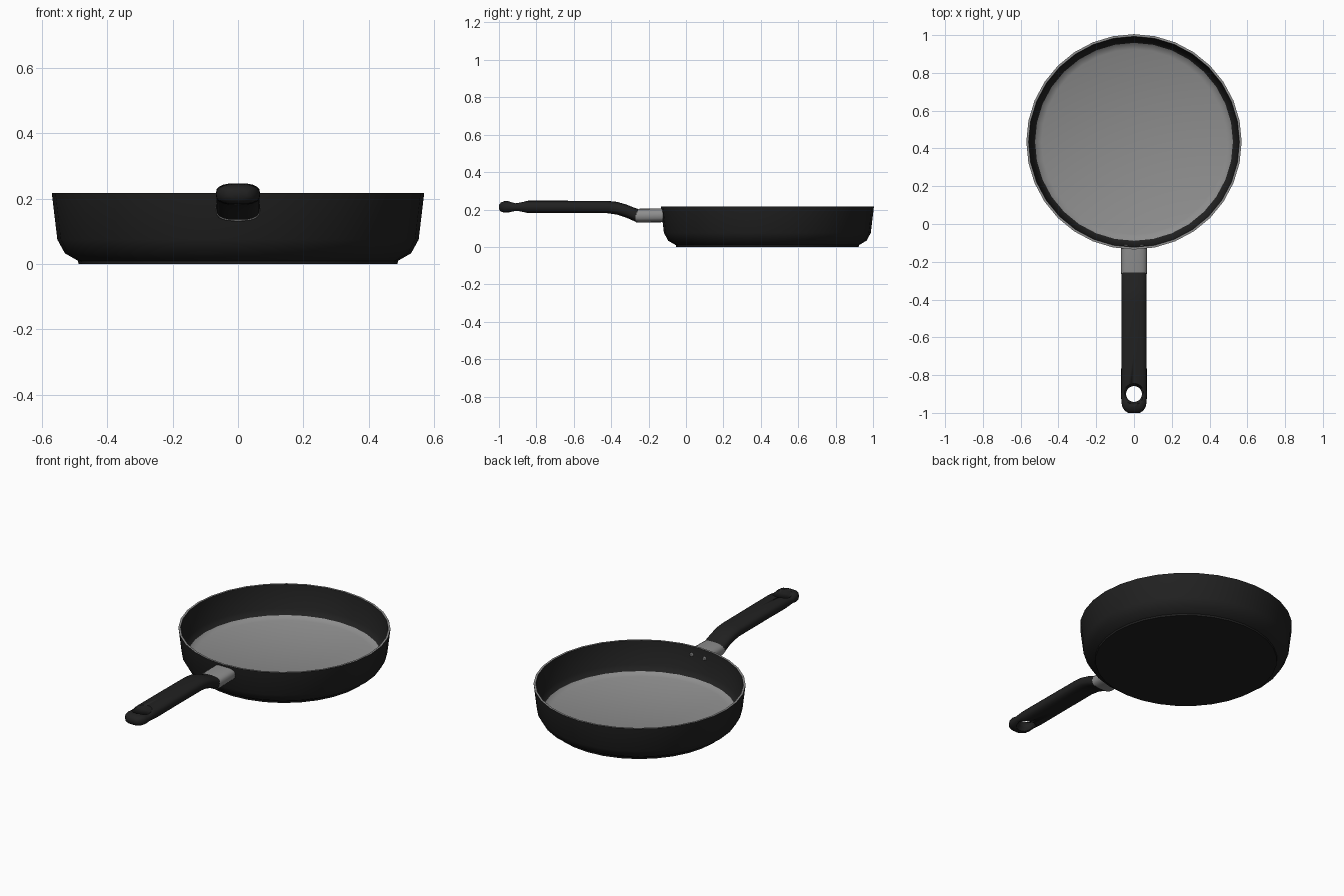
import bpy, bmesh, math
from mathutils import Vector

cube = bpy.data.objects.get("Cube")
if cube:
    bpy.data.objects.remove(cube, do_unlink=True)


def material(name, value):
    m = bpy.data.materials.new(name)
    m.use_nodes = True
    colour = (value, value, value, 1)
    m.diffuse_color = colour
    bsdf = m.node_tree.nodes["Principled BSDF"]
    bsdf.inputs["Base Color"].default_value = colour
    bsdf.inputs["Roughness"].default_value = 0.6
    return m


BLACK = material("black coating", 0.015)
STEEL = material("steel grey", 0.27)
PAN_Y = 0.435


def finish(bm, name, mats, loc=(0, 0, 0), angle=40):
    bmesh.ops.remove_doubles(bm, verts=bm.verts, dist=1e-5)
    bmesh.ops.recalc_face_normals(bm, faces=bm.faces)
    me = bpy.data.meshes.new(name)
    bm.to_mesh(me)
    bm.free()
    ob = bpy.data.objects.new(name, me)
    ob.location = loc
    bpy.context.collection.objects.link(ob)
    for m in mats:
        me.materials.append(m)
    smooth(ob, angle)
    return ob


def smooth(ob, angle=40):
    bpy.ops.object.select_all(action='DESELECT')
    ob.select_set(True)
    bpy.context.view_layer.objects.active = ob
    bpy.ops.object.shade_smooth_by_angle(angle=math.radians(angle))


def bridge_rings(bm, rings):
    for a, b in zip(rings, rings[1:]):
        n = len(a)
        for i in range(n):
            j = (i + 1) % n
            bm.faces.new((a[i], a[j], b[j], b[i]))
    bm.faces.new(rings[0])
    bm.faces.new(rings[-1])


def lathe(profile, segments):
    """Closed solid turned around z; both ends are capped."""
    bm = bmesh.new()
    rings = []
    for r, z in profile:
        angles = [2 * math.pi * i / segments for i in range(segments)]
        rings.append([bm.verts.new((r * math.cos(a), r * math.sin(a), z)) for a in angles])
    bridge_rings(bm, rings)
    return bm


def loft(stations, segments=20, power=2.8):
    """Rounded-box sections along y: (y, centre z, half width, half height)."""
    bm = bmesh.new()
    rings = []
    for y, zc, w, h in stations:
        ring = []
        for i in range(segments):
            a = 2 * math.pi * i / segments
            c, s = math.cos(a), math.sin(a)
            x = math.copysign(abs(c) ** (2 / power), c) * w
            z = math.copysign(abs(s) ** (2 / power), s) * h
            ring.append(bm.verts.new((x, y, zc + z)))
        rings.append(ring)
    bridge_rings(bm, rings)
    return bm


# Pan body: outside wall, rim, inside wall and cooking floor
pan_profile = [(0.488, 0), (0.49, 0.01), (0.53, 0.033), (0.553, 0.075), (0.57, 0.217),
               (0.558, 0.217), (0.543, 0.08), (0.524, 0.05), (0.49, 0.035)]
bm = lathe(pan_profile, 32)
for f in bm.faces:
    c = f.calc_center_median()
    r = math.hypot(c.x, c.y)
    rim = c.z > 0.21
    floor = 0.03 < c.z < 0.05 and r < 0.515
    f.material_index = 1 if rim or floor else 0
finish(bm, "pan_body", [BLACK, STEEL], (0, PAN_Y, 0))

# Steel connector between pan and grip
finish(loft([(-0.27, 0.167, 0.067, 0.035), (-0.25, 0.167, 0.069, 0.037),
             (-0.124, 0.169, 0.069, 0.037)]), "handle_connector", [STEEL])

# Grip, with a slight pinch around the hanging hole
grip = finish(loft([
    (-1.0, 0.213, 0.03, 0.012), (-0.99, 0.213, 0.047, 0.024), (-0.97, 0.214, 0.061, 0.031),
    (-0.945, 0.214, 0.067, 0.031), (-0.91, 0.213, 0.068, 0.024), (-0.88, 0.214, 0.068, 0.03),
    (-0.85, 0.214, 0.068, 0.033), (-0.68, 0.214, 0.067, 0.033), (-0.42, 0.213, 0.066, 0.033),
    (-0.37, 0.207, 0.066, 0.034), (-0.32, 0.192, 0.066, 0.035), (-0.275, 0.173, 0.067, 0.036),
    (-0.255, 0.167, 0.067, 0.036)]), "handle_grip", [BLACK])

# Hanging hole, flared at both faces
cutter = finish(lathe([(0.06, -0.06), (0.055, -0.028), (0.042, -0.012), (0.042, 0.012),
                       (0.055, 0.028), (0.06, 0.06)], 24), "hole_cutter", [BLACK], (0, -0.9, 0.213))
cutter.hide_render = True
cut = grip.modifiers.new("hanging_hole", 'BOOLEAN')
cut.operation = 'DIFFERENCE'
cut.solver = 'EXACT'
cut.object = cutter
smooth(grip)
for mod in list(grip.modifiers):
    bpy.ops.object.modifier_apply(modifier=mod.name)
bpy.data.objects.remove(cutter, do_unlink=True)

# Rivets on the inside wall
for side, x in (("left", 0.043), ("right", -0.043)):
    rivet = finish(lathe([(0.012, -0.006), (0.012, 0.003), (0.007, 0.008)], 10),
                   side + "_rivet", [STEEL], (x, PAN_Y - 0.551, 0.17))
    rivet.rotation_euler = Vector((-x, 0.55, 0)).to_track_quat('Z', 'Y').to_euler()
